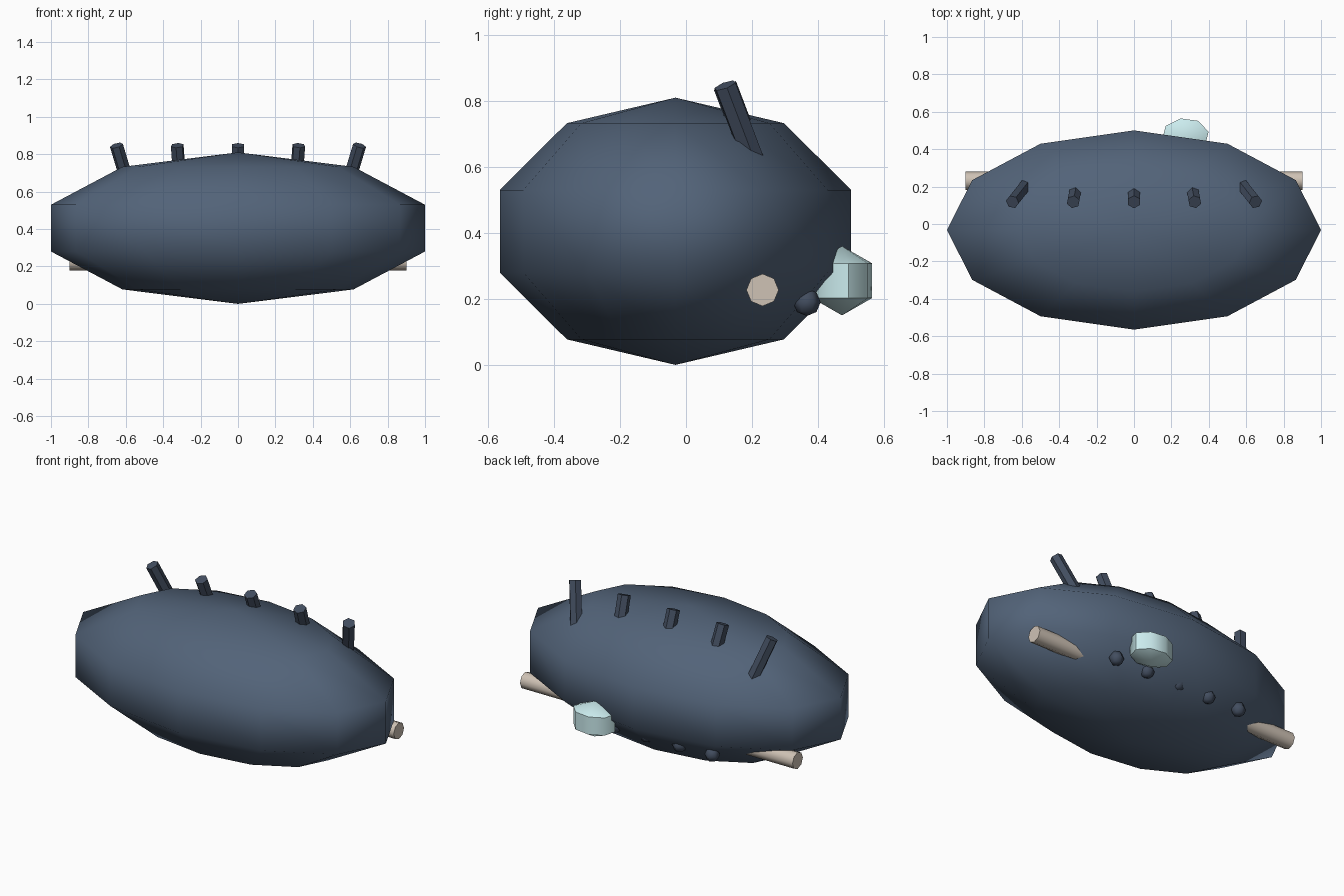
import bpy, math
from mathutils import Vector

if "Cube" in bpy.data.objects:
    bpy.data.objects.remove(bpy.data.objects["Cube"])


def material(name, rgb):
    m = bpy.data.materials.new(name)
    m.diffuse_color = (*rgb, 1)
    m.use_nodes = True
    m.node_tree.nodes["Principled BSDF"].inputs["Base Color"].default_value = m.diffuse_color
    return m


SHELL = material("slate_shell", (0.085, 0.125, 0.19))
SPINE = material("dark_slate", (0.055, 0.075, 0.115))
BONE = material("bone", (0.62, 0.54, 0.46))
ICE = material("pale_ice", (0.6, 0.84, 0.86))


def finish(name, mat, angle):
    o = bpy.context.object
    o.name = name
    o.data.materials.append(mat)
    bpy.ops.object.transform_apply(location=False, rotation=True, scale=True)
    bpy.ops.object.shade_smooth_by_angle(angle=math.radians(angle))
    return o


def ball(name, mat, loc, size, segments, rings, turn=0, angle=60):
    bpy.ops.mesh.primitive_uv_sphere_add(segments=segments, ring_count=rings, radius=1, location=loc)
    o = bpy.context.object
    if turn:  # turn the facets before stretching
        o.rotation_euler.z = math.radians(turn)
        bpy.ops.object.transform_apply(location=False, rotation=True, scale=False)
    o.scale = size
    return finish(name, mat, angle)


def rod(name, mat, a, b, radius, sides):
    a, b = Vector(a), Vector(b)
    bpy.ops.mesh.primitive_cylinder_add(vertices=sides, radius=radius, depth=(b - a).length, location=(a + b) / 2)
    bpy.context.object.rotation_euler = (b - a).to_track_quat('Z', 'Y').to_euler()
    return finish(name, mat, 50)


# main body: coarse stretched sphere
ball("body", SHELL, (0, -0.032, 0.405), (1.051, 0.56, 0.405), 12, 5)

# row of spines over the back, fanning outward
for i, (x, lean) in enumerate([(-0.65, -0.3), (-0.325, -0.07), (0, 0), (0.325, 0.07), (0.65, 0.3)]):
    tip = Vector((x, 0.118, 0.847))
    rod(f"back_spine_{i + 1}", SPINE, tip - Vector((lean, -0.38, 1)) * 0.24, tip, 0.036, 6)

# row of small dark beads under the rear edge
for i in range(5):
    ball(f"rear_bead_{i + 1}", SPINE, ((i - 2) * 0.215, 0.366, 0.19), (0.042,) * 3, 6, 4)

# side pegs
for side, s in (("left", -1), ("right", 1)):
    rod(f"{side}_peg", BONE, (s * 0.45, 0.232, 0.227), (s * 0.9, 0.232, 0.227), 0.049, 8)

# pale crystal lump on the rear
ball("rear_crystal", ICE, (0.275, 0.473, 0.255), (0.146, 0.108, 0.105), 8, 3, turn=12, angle=50)
